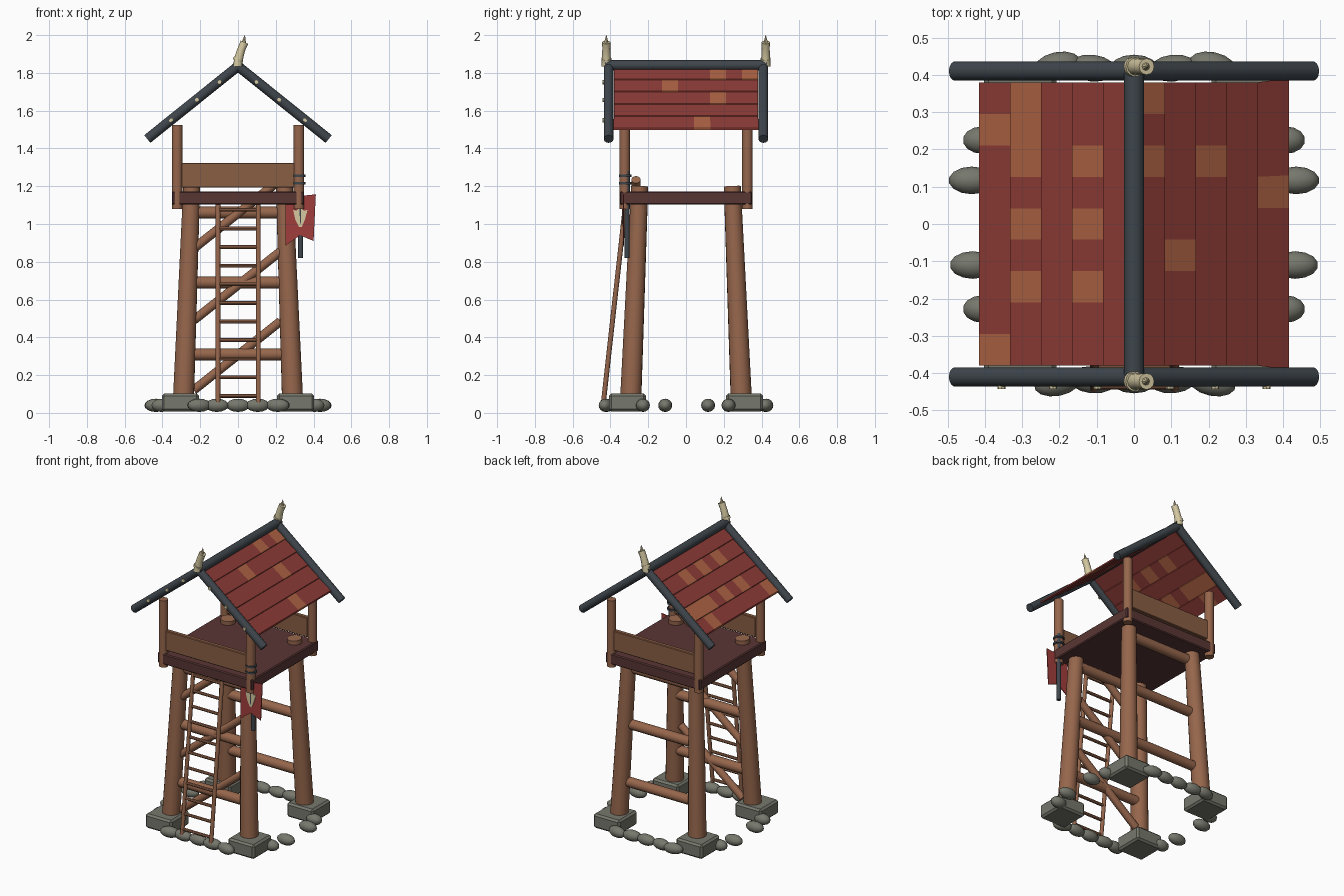
import bpy, bmesh, math
from mathutils import Vector, Matrix

if "Cube" in bpy.data.objects:
    bpy.data.objects.remove(bpy.data.objects["Cube"])


def material(name, r, g, b):
    m = bpy.data.materials.new(name)
    lin = [((c / 255 + 0.055) / 1.055) ** 2.4 for c in (r, g, b)]
    m.diffuse_color = (*lin, 1)
    m.use_nodes = True
    m.node_tree.nodes["Principled BSDF"].inputs["Base Color"].default_value = m.diffuse_color
    return m


WOOD = material("wood", 150, 102, 76)
BOARD = material("board_wood", 138, 94, 68)
FLOOR = material("dark_floor_wood", 88, 54, 52)
SLATE = material("charred_beam", 62, 69, 75)
RED = material("roof_red", 142, 60, 55)
ORANGE = material("patch_orange", 173, 98, 67)
BONE = material("bone", 214, 202, 162)
STONE = material("stone", 118, 119, 108)
CLOTH = material("banner_red", 160, 62, 60)


def finish(bm, name, mats, smooth=True):
    bmesh.ops.recalc_face_normals(bm, faces=bm.faces)
    me = bpy.data.meshes.new(name)
    bm.to_mesh(me)
    bm.free()
    for m in mats:
        me.materials.append(m)
    ob = bpy.data.objects.new(name, me)
    bpy.context.collection.objects.link(ob)
    if smooth:
        bpy.ops.object.select_all(action='DESELECT')
        ob.select_set(True)
        bpy.context.view_layer.objects.active = ob
        bpy.ops.object.shade_smooth_by_angle(angle=math.radians(40))
    return ob


def log(name, a, b, r1, mat, r2=None, sides=14):
    """Tapered round beam from a to b."""
    a, b = Vector(a), Vector(b)
    d = b - a
    m = Matrix.Translation((a + b) / 2) @ d.to_track_quat('Z', 'Y').to_matrix().to_4x4()
    bm = bmesh.new()
    bmesh.ops.create_cone(bm, cap_ends=True, segments=sides, radius1=r1,
                          radius2=r1 if r2 is None else r2, depth=d.length, matrix=m)
    return finish(bm, name, [mat])


def box(name, c, size, mat, bevel=0.0):
    bm = bmesh.new()
    bmesh.ops.create_cube(bm, size=1, matrix=Matrix.Translation(c) @ Matrix.Diagonal((*size, 1)))
    if bevel:
        bmesh.ops.bevel(bm, geom=bm.edges[:], offset=bevel, segments=1, affect='EDGES')
    return finish(bm, name, [mat], False)


def plate(name, pts, y, depth, mat):
    """Flat outline in x,z pulled along y."""
    bm = bmesh.new()
    f = bm.faces.new([bm.verts.new((x, y, z)) for x, z in pts])
    g = bmesh.ops.extrude_face_region(bm, geom=[f])
    bmesh.ops.translate(bm, vec=(0, depth, 0),
                        verts=[v for v in g['geom'] if isinstance(v, bmesh.types.BMVert)])
    return finish(bm, name, [mat], False)


def pebble(c, rx, ry, rz, turn=0.0):
    m = Matrix.Translation(c) @ Matrix.Rotation(turn, 4, 'Z') @ Matrix.Diagonal((rx, ry, rz, 1))
    bm = bmesh.new()
    bmesh.ops.create_uvsphere(bm, u_segments=14, v_segments=8, radius=1, matrix=m)
    return finish(bm, "ground_stone", [STONE])


# Footings, leaning legs and upper corner posts
for sx in (-1, 1):
    for sy in (-1, 1):
        box("footing", (sx * .305, sy * .31, .055), (.195, .195, .095), STONE, .012)
        log("leg", (sx * .288, sy * .292, .09), (sx * .245, sy * .245, 1.2), .056, WOOD, .045, 18)
        log("corner_post", (sx * .322, sy * .325, 1.08), (sx * .322, sy * .325, 1.525), .028, WOOD)

# Platform with front and back guard boards
box("platform", (0, 0, 1.137), (.70, .70, .07), FLOOR, .006)
for sy in (-1, 1):
    box("guard_board", (0, sy * .322, 1.258), (.60, .03, .132), BOARD, .004)

# Cross beams front and back, diagonal braces at the front
for z in (.31, .69, 1.06):
    y = .287 - .042 * z
    for sy in (-1, 1):
        log("cross_beam", (-.26, sy * y, z), (.26, sy * y, z), .032, WOOD)
for z in (.12, .49, .87):
    log("diagonal_brace", (-.235, -.265, z), (.225, -.265, z + .365), .024, WOOD)

# Ladder leaning on the front edge
foot, head = Vector((0, -.44, .03)), Vector((0, -.315, 1.15))
for x in (-.106, .108):
    log("ladder_rail", foot + Vector((x, 0, 0)), head + Vector((x, 0, 0)), .013, WOOD, sides=10)
for i in range(11):
    p = foot.lerp(head, (.06 + .0985 * i) / 1.12)
    log("ladder_rung", p + Vector((-.106, 0, 0)), p + Vector((.108, 0, 0)), .010, WOOD, sides=8)

# Ridge beam, sloping rafters and bone pegs
SLOPE = .78
log("ridge_beam", (0, -.43, 1.84), (0, .43, 1.84), .028, SLATE)
for sx in (-1, 1):
    for sy in (-1, 1):
        log("rafter", (0, sy * .41, 1.835), (sx * .48, sy * .41, 1.45), .026, SLATE)
    for x in (.097, .217, .355):
        z = 1.826 - x * SLOPE
        log("bone_peg", (sx * x, -.42, z), (sx * x, -.442, z), .011, BONE, sides=8)

# Roof courses of nine tiles each, with scattered repair patches
PATCHES = {-1: {(1, 2), (1, 4), (1, 6), (3, 2), (3, 4), (3, 6), (3, 7), (3, 8), (4, 0), (4, 7)},
           1: {(0, 6), (0, 8), (1, 3), (2, 6), (4, 5)}}
WIDTH, ROWS = .0832, 9
for sx in (-1, 1):
    for col in range(5):
        bm = bmesh.new()
        rings = []
        for k in range(ROWS + 1):
            ring = []
            for end, lift in ((0, 0), (1, .005)):
                x = (col + end) * WIDTH
                z = 1.828 - x * SLOPE + lift
                flare = 1.03 if sx > 0 and col == 4 and end else 1.0
                y = (-.38 + .76 * k / ROWS) * flare
                ring += [bm.verts.new((sx * x, y, z)), bm.verts.new((sx * x, y, z - .011))]
            rings.append(ring)
        for k in range(ROWS):
            a, b = rings[k], rings[k + 1]
            for i, j in ((0, 2), (2, 3), (3, 1), (1, 0)):
                f = bm.faces.new((a[i], a[j], b[j], b[i]))
                f.material_index = int((col, k) in PATCHES[sx])
        for r in (rings[0], rings[-1]):
            bm.faces.new((r[0], r[2], r[3], r[1]))
        finish(bm, "roof_course", [RED, ORANGE], False)

# Bent bone finials with a band and a spike
for sy in (-1, 1):
    y = sy * .422
    path = [((-.003, y, 1.835), .025), ((.006, y, 1.885), .023),
            ((.018, y, 1.925), .021), ((.034, y, 1.962), .022)]
    bm = bmesh.new()
    rings = []
    for (p, r) in path:
        tilt = Matrix.Rotation((p[2] - 1.835) * 3.2, 3, 'Y')
        rings.append([bm.verts.new(Vector(p) + tilt @ Vector(
            (r * math.cos(t * math.tau / 12), r * math.sin(t * math.tau / 12), 0))) for t in range(12)])
    for a, b in zip(rings, rings[1:]):
        for i in range(12):
            bm.faces.new((a[i], a[(i + 1) % 12], b[(i + 1) % 12], b[i]))
    bm.faces.new(rings[0])
    bm.faces.new(rings[-1])
    finish(bm, "finial", [BONE])
    log("finial_band", (-.003, y, 1.862), (.003, y, 1.876), .027, BONE)
    log("finial_spike", (.030, y, 1.955), (.036, y, 2.0), .013, BONE, .001, 8)

# Banner on a dark pole tied to the front right post
log("banner_pole", (.332, -.312, .82), (.332, -.312, 1.28), .014, SLATE, sides=10)
for z in (1.21, 1.25):
    log("pole_tie", (.324, -.322, z), (.324, -.322, z + .012), .034, SLATE)
plate("banner", [(.25, 1.14), (.412, 1.157), (.40, .91), (.328, .94), (.252, .885)], -.333, .006, CLOTH)
plate("banner_emblem", [(.292, 1.075), (.31, 1.07), (.33, 1.092), (.35, 1.07), (.368, 1.075),
                        (.355, 1.025), (.338, .985), (.322, .985), (.303, 1.025)], -.337, .004, BONE)
plate("emblem_slit", [(.326, 1.08), (.334, 1.08), (.332, 1.0), (.328, 1.0)], -.339, .002, SLATE)

# Ring of ground stones
for sy in (-1, 1):
    for x, turn in ((-.205, .2), (-.112, -.1), (0, 0), (.105, .1), (.21, -.2)):
        pebble((x, sy * (.425 if abs(x) > .15 else .418), .04), .064, .036, .035, turn)
for sx in (-1, 1):
    for y, x, r in ((-.228, .405, .054), (-.11, .432, .062), (.117, .435, .062), (.225, .405, .054)):
        pebble((sx * x, y, .04), r, .037, .035)
